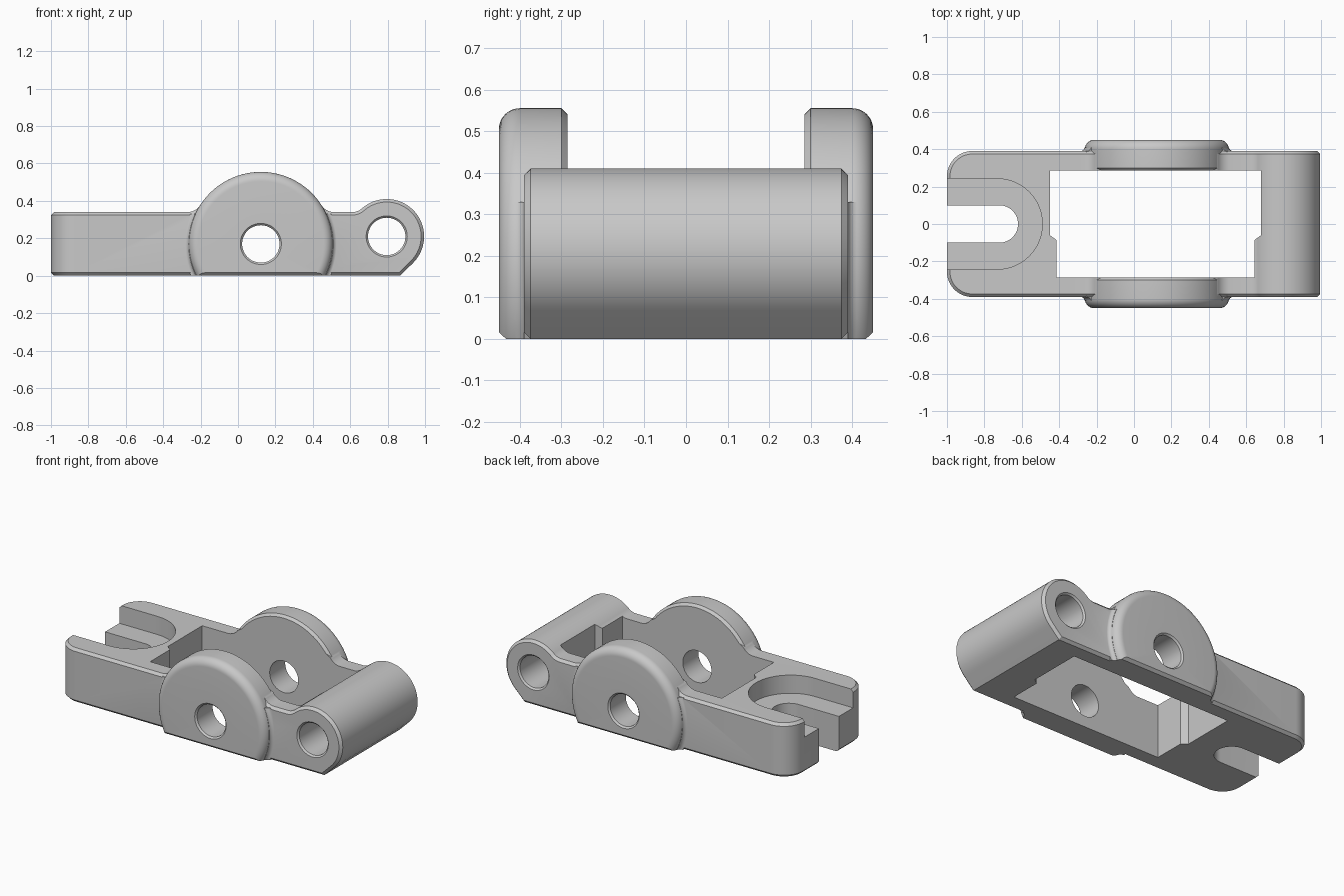
import bpy, bmesh
from math import sin, cos, radians, tau
from mathutils import Vector

cube = bpy.data.objects.get("Cube")
if cube:
    bpy.data.objects.remove(cube, do_unlink=True)

grey = bpy.data.materials.new("plain grey")
grey.use_nodes = True
grey.diffuse_color = (0.58, 0.58, 0.58, 1)
grey.node_tree.nodes["Principled BSDF"].inputs["Base Color"].default_value = grey.diffuse_color


def arc(cx, cy, r, start, end, n=12):
    angles = [radians(start + (end - start) * i / n) for i in range(n + 1)]
    return [(cx + r * cos(a), cy + r * sin(a)) for a in angles]


def inset(outline, amount):
    """Move every side of a closed outline inwards by the same amount."""
    points = [Vector(p) for p in outline]
    area = sum(a.cross(b) for a, b in zip(points, points[1:] + points[:1]))
    turn = 1 if area > 0 else -1
    result = []
    for i, p in enumerate(points):
        before = (p - points[i - 1]).normalized()
        after = (points[(i + 1) % len(points)] - p).normalized()
        n1, n2 = (Vector((-d.y, d.x)) * turn for d in (before, after))
        result.append(p + (n1 + n2) * amount / (1 + n1.dot(n2)))
    return result


def make_object(name, bm):
    bmesh.ops.remove_doubles(bm, verts=bm.verts, dist=1e-5)
    bmesh.ops.recalc_face_normals(bm, faces=bm.faces)
    mesh = bpy.data.meshes.new(name)
    bm.to_mesh(mesh)
    bm.free()
    mesh.materials.append(grey)
    obj = bpy.data.objects.new(name, mesh)
    bpy.context.collection.objects.link(obj)
    return obj


def prism(name, outline, axis, layers):
    """Stack an outline along an axis; each layer is (position, inset)."""
    place = {"x": lambda a, b, t: (t, a, b),
             "y": lambda a, b, t: (a, t, b),
             "z": lambda a, b, t: (a, b, t)}[axis]
    bm = bmesh.new()
    rings = [[bm.verts.new(place(a, b, t)) for a, b in inset(outline, amount)]
             for t, amount in layers]
    for low, high in zip(rings, rings[1:]):
        for i in range(len(low)):
            bm.faces.new((low[i - 1], low[i], high[i], high[i - 1]))
    bm.faces.new(rings[0])
    bm.faces.new(rings[-1])
    return make_object(name, bm)


def revolve(name, profile, cx, cz, steps=96):
    """Turn (radius, y) points about an axis parallel to y."""
    bm = bmesh.new()
    verts = [bm.verts.new((cx + r, y, cz)) for r, y in profile]
    edges = [bm.edges.new(pair) for pair in zip(verts, verts[1:])]
    bmesh.ops.spin(bm, geom=verts + edges, cent=(cx, 0, cz), axis=(0, 1, 0),
                   angle=tau, steps=steps, use_merge=False)
    return make_object(name, bm)


def combine(target, other, operation):
    mod = target.modifiers.new("combine", "BOOLEAN")
    mod.operation, mod.solver, mod.object = operation, "EXACT", other
    bpy.context.view_layer.objects.active = target
    bpy.ops.object.modifier_apply(modifier=mod.name)
    bpy.data.objects.remove(other, do_unlink=True)


BOSS = (0.122, 0.17)
PIVOT = (0.795, 0.21)
WIDTH, INNER, OUTER, CHAMFER = 0.39, 0.285, 0.45, 0.016

# Side profile: flat arm, fillets up to the boss, round pivot end
side = ([(-1.1, 0), (-1.1, 0.34)]
        + arc(-0.27, 0.42, 0.08, -90, -32.5, 8)
        + arc(*BOSS, 0.368, 142, 38, 32)
        + arc(0.514, 0.42, 0.08, 212.5, 270, 8)
        + arc(0.61, 0.42, 0.08, 275, 311.4, 6)
        + arc(*PIVOT, 0.2, 130, -45, 40)
        + [(0.867, 0)])
body = prism("bracket_body", side, "y", [(-WIDTH, CHAMFER), (CHAMFER - WIDTH, 0),
                                         (WIDTH - CHAMFER, 0), (WIDTH, CHAMFER)])

# Rounded and chamfered forked end
plan = (arc(-0.865, 0.255, 0.135, 90, 180) + arc(-0.865, -0.255, 0.135, 180, 270)
        + [(1.2, -0.45), (1.2, 0.45)])
combine(body, prism("plan_limit", plan, "z", [(-0.01, 0.026), (0.016, 0), (0.324, 0),
                                              (0.345, 0.021), (0.346, 0), (1, 0)]), "INTERSECT")

# Round bosses on both side walls, with a soft rim and a flared foot
clip = [(-0.433, 0), (0.433, 0), (OUTER + 0.001, 0.017), (OUTER + 0.001, 1),
        (-OUTER - 0.001, 1), (-OUTER - 0.001, 0.017)]
rim = [(0, 0.27), (0.355, 0.27), (0.385, 0.3)] + arc(0.335, 0.4, 0.05, 0, 90, 10) + [(0, OUTER)]
foot = [(0, 0.37), (0.41, 0.37)] + arc(0.41, 0.4145, 0.025, 270, 190, 8) + [(0, 0.41)]
for side_sign in (1, -1):
    for name, profile, top in (("boss", rim, 1), ("boss_foot", foot, 0.33)):
        part = revolve(name, [(r, y * side_sign) for r, y in profile], *BOSS)
        limit = [(y, min(z, top)) for y, z in clip]
        combine(part, prism("boss_clip", limit, "x", [(-2, 0), (2, 0)]), "INTERSECT")
        combine(body, part, "UNION")

# Window with a shoulder on both end walls
window = [(-0.45, INNER), (0.68, INNER), (0.68, -0.06), (0.645, -0.085),
          (0.645, -INNER), (-0.415, -INNER), (-0.415, -0.085), (-0.45, -0.06)]
combine(body, prism("window_cutter", window, "z", [(-1, 0), (1, 0)]), "DIFFERENCE")

# Cross holes with chamfered mouths
for centre, reach in ((BOSS, OUTER), (PIVOT, WIDTH)):
    half = [(0.1, reach - 0.01), (0.111, reach + 0.001), (0.111, 0.6), (0, 0.6)]
    hole = [(r, -y) for r, y in reversed(half)] + half
    combine(body, revolve("hole_cutter", hole, *centre, steps=48), "DIFFERENCE")

# Open slot and its wider recess at the forked end
for half_width, cx, floor in ((0.1, -0.72, -1), (0.242, -0.732, 0.225)):
    slot = [(-1.5, -half_width)] + arc(cx, 0, half_width, -90, 90, 32) + [(-1.5, half_width)]
    combine(body, prism("slot_cutter", slot, "z", [(floor, 0), (1, 0)]), "DIFFERENCE")

# Smooth curves, crisp edges
bpy.ops.object.select_all(action="DESELECT")
body.select_set(True)
bpy.context.view_layer.objects.active = body
bpy.ops.object.shade_smooth_by_angle(angle=radians(30))
